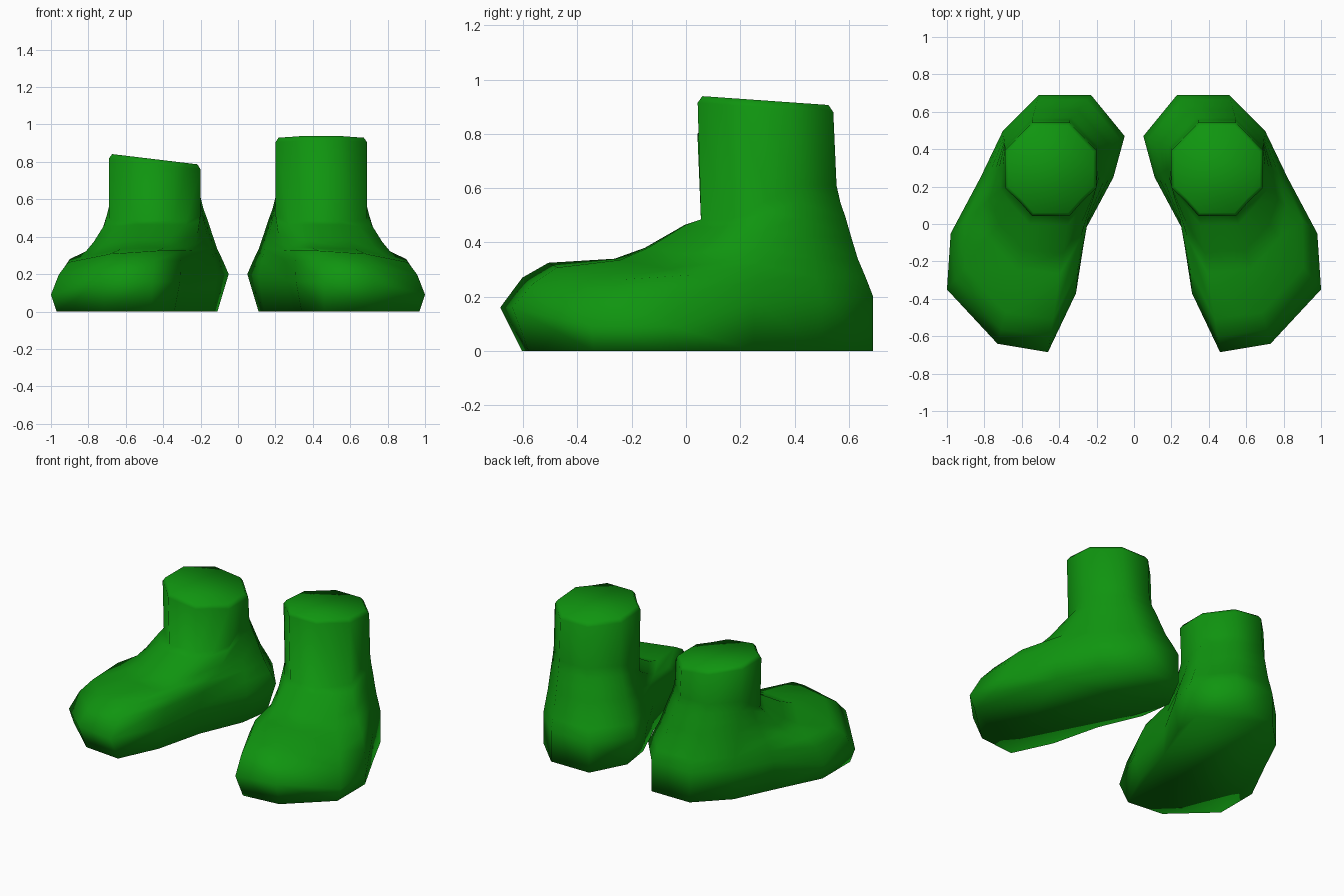
import bpy, bmesh

if "Cube" in bpy.data.objects:
    bpy.data.objects.remove(bpy.data.objects["Cube"])

green = bpy.data.materials.new("green")
green.diffuse_color = (0.005, 0.30, 0.005, 1)
green.use_nodes = True
green.node_tree.nodes["Principled BSDF"].inputs["Base Color"].default_value = green.diffuse_color

# widest outline of the foot, from inner heel round the outer side to the toes
OUTLINE = [(.23, .69), (.51, .69), (.70, .50), (.82, .25), (.98, -.05), (1.0, -.35),
           (.73, -.64), (.46, -.685), (.31, -.37), (.26, -.03), (.11, .25), (.05, .47)]
# octagonal ankle, with extra points on the sides to match the outline
CX, CY = .445, .305
ANKLE = [(-.1, .25), (.1, .25), (.245, .1), (.245, 0), (.245, -.1), (.17, -.17),
         (.1, -.25), (-.1, -.25), (-.17, -.17), (-.245, -.1), (-.245, 0), (-.245, .1)]
# share of the heel profile at each point (0 = toe profile, 1 = heel profile)
HEEL = [1, 1, 1, .65, .2, 0, 0, 0, 0, .25, .75, 1]
# rings from sole to ankle: toe blend, toe height, heel blend, heel height
RINGS = [(.11, .27, .2, .27), (.24, .325, .42, .34), (.57, .34, .6, .42),
         (.72, .38, .75, .49), (.92, .465, .9, .55), (1, .485, 1, .61)]
# sole is pulled in below the toes and the inner heel
SOLE_SHIFT = {5: (-.03, .01), 6: (-.02, .06), 7: (0, .08), 8: (.03, .02),
              10: (.03, 0), 11: (.06, -.01), 4: (-.01, 0)}


def make_foot(name, side, top):
    """top(x, y) gives the height of the ankle's cut surface."""
    rings = []
    rings.append([(x + SOLE_SHIFT.get(i, (0, 0))[0], y + SOLE_SHIFT.get(i, (0, 0))[1], 0)
                  for i, (x, y) in enumerate(OUTLINE)])
    rings.append([(x, y, .09 if i in (4, 5) else .16 + .04 * HEEL[i])
                  for i, (x, y) in enumerate(OUTLINE)])
    # foot narrowing up to the ankle
    for tf, zf, tb, zb in RINGS:
        ring = []
        for (x, y), (ax, ay), h in zip(OUTLINE, ANKLE, HEEL):
            t = tf + (tb - tf) * h
            px = x + (CX + ax - x) * t
            py = y + (CY + ay - y) * t
            drop = .2 * max(0, px - .6) * (1 - h)
            ring.append((px, py, zf + (zb - zf) * h - drop))
        rings.append(ring)
    # ankle rim and its small bevel
    for scale, down in ((1, .025), (.93, 0)):
        ring = []
        for ax, ay in ANKLE:
            px, py = CX + ax * scale, CY - .012 + ay * scale
            ring.append((px, py, top(px, py) - down))
        rings.append(ring)

    bm = bmesh.new()
    loops = [[bm.verts.new((side * x, y, z)) for x, y, z in r] for r in rings]
    n = len(OUTLINE)
    for a, b in zip(loops, loops[1:]):
        for i in range(n):
            j = (i + 1) % n
            bm.faces.new((a[i], a[j], b[j], b[i]))
    bm.faces.new(loops[0])
    bm.faces.new(loops[-1])
    bmesh.ops.recalc_face_normals(bm, faces=bm.faces)
    for f in bm.faces:
        f.smooth = True
    mesh = bpy.data.meshes.new(name)
    bm.to_mesh(mesh)
    bm.free()
    mesh.materials.append(green)
    bpy.context.collection.objects.link(bpy.data.objects.new(name, mesh))


# taller foot slopes to the back, shorter one slopes to the inner side
make_foot("tall_foot", 1, lambda x, y: .94 - .07 * (y - .05))
make_foot("short_foot", -1, lambda x, y: .785 + .12 * (x - .2))
